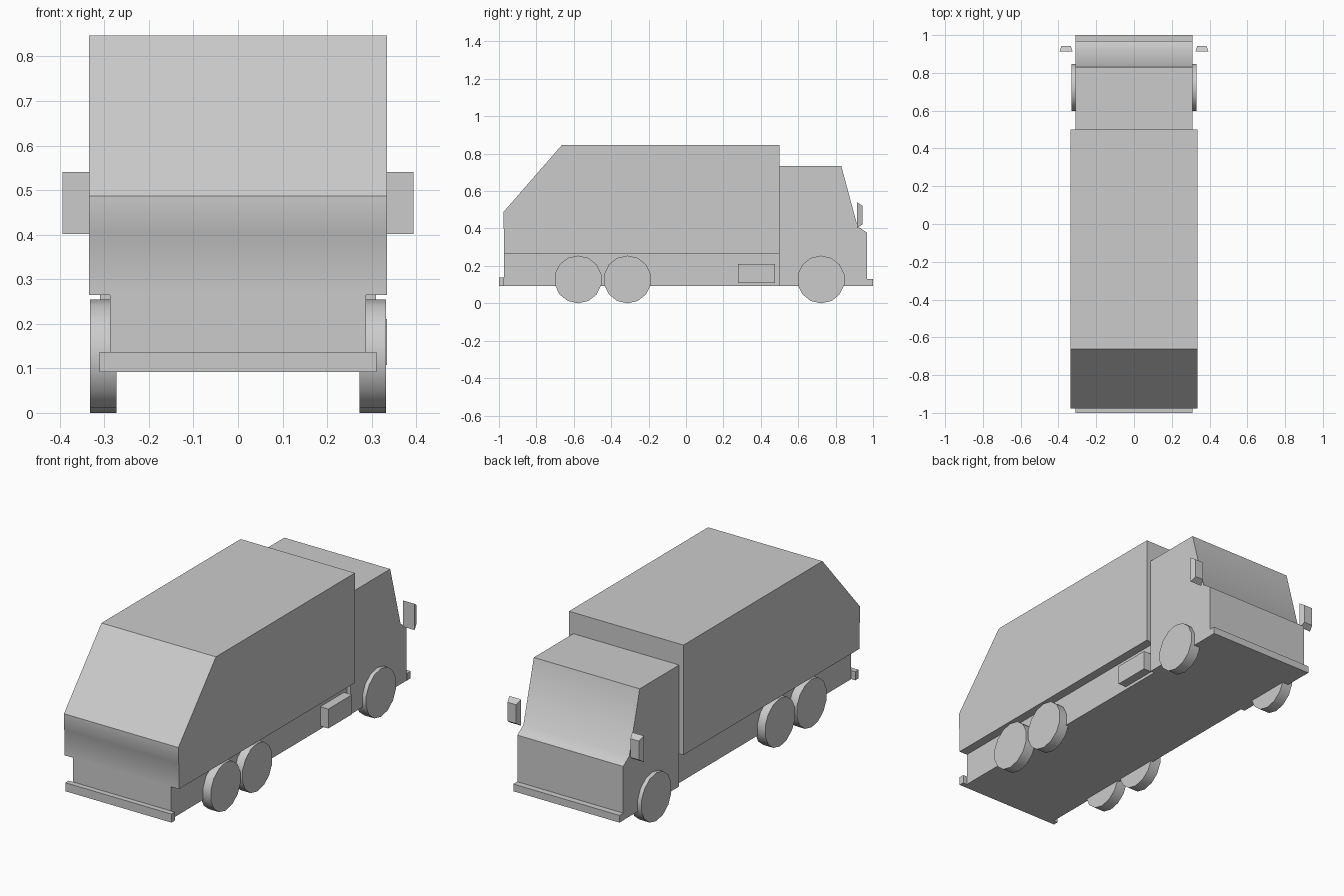
import bpy, bmesh, math

if "Cube" in bpy.data.objects:
    bpy.data.objects.remove(bpy.data.objects["Cube"])


def prism(name, profile, x0, x1, smooth=None):
    """Extrude a closed (y, z) profile from x0 to x1."""
    bm = bmesh.new()
    face = bm.faces.new([bm.verts.new((x0, y, z)) for y, z in profile])
    ext = bmesh.ops.extrude_face_region(bm, geom=[face])
    # keep the starting face as one cap, move the new one to x1
    for v in ext["geom"]:
        if isinstance(v, bmesh.types.BMVert):
            v.co.x = x1
    if not face.is_valid or all(f.calc_center_median().x != x0 for f in bm.faces):
        bmesh.ops.holes_fill(bm, edges=bm.edges[:])
    bmesh.ops.recalc_face_normals(bm, faces=bm.faces[:])
    mesh = bpy.data.meshes.new(name)
    bm.to_mesh(mesh)
    bm.free()
    ob = bpy.data.objects.new(name, mesh)
    bpy.context.collection.objects.link(ob)
    if smooth:
        bpy.ops.object.select_all(action='DESELECT')
        ob.select_set(True)
        bpy.context.view_layer.objects.active = ob
        bpy.ops.object.shade_smooth_by_angle(angle=math.radians(smooth))
    return ob


def rect(y0, y1, z0, z1):
    return [(y0, z0), (y1, z0), (y1, z1), (y0, z1)]


# Refuse container with sloped tail
prism("container", [(-0.972, 0.265), (0.5, 0.265), (0.5, 0.847), (-0.663, 0.847),
                    (-0.977, 0.487), (-0.977, 0.405), (-0.972, 0.395)],
      -0.335, 0.335, 30)

# Chassis under the container
prism("chassis", rect(-0.972, 0.5, 0.092, 0.265), -0.287, 0.287)

# Cab with raked windscreen and short ledge
prism("cab", [(0.5, 0.092), (0.968, 0.092), (0.968, 0.377), (0.917, 0.412),
              (0.83, 0.735), (0.5, 0.735)], -0.31, 0.31, 45)

# Bumpers
prism("tail_bumper", rect(-1.0, -0.972, 0.092, 0.137), -0.311, 0.311)
prism("cab_bumper", rect(0.968, 1.0, 0.092, 0.13), -0.311, 0.311)

# Tool box on the right side only
prism("side_box", rect(0.278, 0.477, 0.108, 0.211), 0.28, 0.334)

# Wheels and mirrors on both sides
SIDES, R = 14, 0.1275
for label, s in (("right", 1), ("left", -1)):
    for part, yc in (("rear", -0.577), ("middle", -0.313), ("cab", 0.722)):
        ring = [(yc + R * math.sin(2 * math.pi * i / SIDES),
                 R + R * math.cos(2 * math.pi * i / SIDES)) for i in range(SIDES)]
        prism(f"{part}_wheel_{label}", ring, s * 0.273, s * 0.332, 30)

    # Mirror: box tapered toward the front of the cab
    mirror = prism(f"mirror_{label}", rect(0.914, 0.943, 0.402, 0.541),
                   s * 0.325, s * 0.394)
    for v in mirror.data.vertices:
        if v.co.y > 0.93:
            v.co.x = s * 0.3595 + (v.co.x - s * 0.3595) * 0.72
            v.co.z = 0.4715 + (v.co.z - 0.4715) * 0.72
